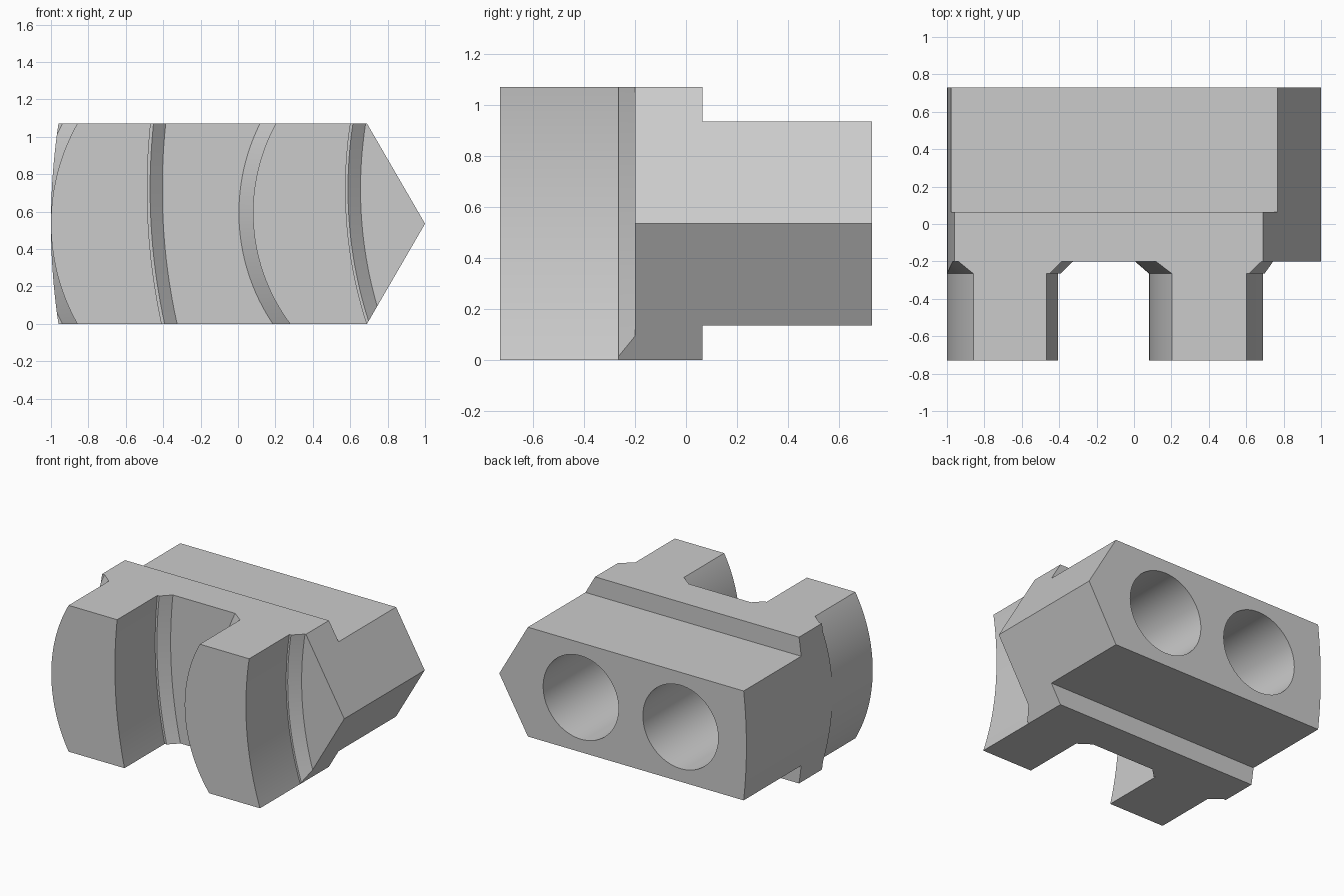
import bpy
import bmesh
import math

if "Cube" in bpy.data.objects:
    bpy.data.objects.remove(bpy.data.objects["Cube"])

H = 1.07          # block height
MID = H / 2       # height of the pointed edge
BACK = 0.73       # half depth
ROOT = -0.2       # groove floor
NECK = -0.265     # where the root chamfer starts
SEGS = 32

steel = bpy.data.materials.new("steel grey")
steel.use_nodes = True
grey = (0.6, 0.6, 0.6, 1)
steel.diffuse_color = grey
steel.node_tree.nodes["Principled BSDF"].inputs["Base Color"].default_value = grey


def arc(cx, cz, r, z0=-0.06, z1=H + 0.06):
    """Left-hand side of a circle, sampled upwards from z0 to z1."""
    zs = [z0 + (z1 - z0) * i / SEGS for i in range(SEGS + 1)]
    return [(cx - math.sqrt(r * r - (z - cz) ** 2), z) for z in zs]


def straight(x):
    return [(x, z) for _, z in arc(0, MID, 2)]


def loft(name, sections):
    """Closed solid through matching (y, xz outline) sections."""
    bm = bmesh.new()
    rings = [[bm.verts.new((x, y, z)) for x, z in pts] for y, pts in sections]
    n = len(rings[0])
    for a, b in zip(rings, rings[1:]):
        for i in range(n):
            j = (i + 1) % n
            bm.faces.new((a[i], a[j], b[j], b[i]))
    bm.faces.new(rings[0])
    bm.faces.new(rings[-1])
    bmesh.ops.remove_doubles(bm, verts=bm.verts, dist=1e-5)
    bmesh.ops.recalc_face_normals(bm, faces=bm.faces)
    mesh = bpy.data.meshes.new(name)
    bm.to_mesh(mesh)
    bm.free()
    obj = bpy.data.objects.new(name, mesh)
    bpy.context.collection.objects.link(obj)
    return obj


def rect(x0, x1, z0, z1):
    return [(x0, z0), (x1, z0), (x1, z1), (x0, z1)]


def groove(name, left, right):
    """Groove cutter: each wall gives its neck, step and root outlines."""
    outlines = [l + r[::-1] for l, r in zip(left, right)]
    return loft(name, [(-BACK - 0.1, outlines[0]), (NECK, outlines[0]),
                       (NECK, outlines[1]), (ROOT, outlines[2])])


# Block with a bowed left end and a pointed right end
end_arc = arc(2.6, MID, 3.6, 0, H)
jaw = loft("jaw_block", [(y, end_arc + [(0.69, H), (1, MID), (0.69, 0)])
                         for y in (-BACK, BACK)])

# Curved walls of the two teeth
outer_left = [arc(0.09, MID, r) for r in (1.09, 1.09, 1.16)]
outer_right = [arc(2.9, 0.72, r) for r in (3.385, 3.37, 3.305)]
inner_left = [arc(1.07, 0.594, r) for r in (0.99, 0.99, 1.065)]
inner_right = [arc(2.9, 0.72, r) for r in (2.325, 2.312, 2.245)]

cutters = [
    groove("end_groove", [straight(-1.3)] * 3, outer_left),
    groove("middle_groove", outer_right, inner_left),
    groove("tip_groove", inner_right, [straight(1.3)] * 3),
]

# Steps along the top and bottom of the rear half
for name, z0, z1 in (("top_step", 0.935, 1.3), ("bottom_step", -0.3, 0.135)):
    cutters.append(loft(name, [(y, rect(-1.3, 1.3, z0, z1)) for y in (0.065, 1)]))

# Two round bores in the back
for x in (0.34, -0.467):
    ring = [(x + 0.305 * math.cos(a), MID + 0.305 * math.sin(a))
            for a in (math.tau * i / 64 for i in range(64))]
    cutters.append(loft("bore", [(0.0, ring), (1, ring)]))

# Cut the block, then discard the cutters
for cutter in cutters:
    cutter.hide_render = True
    mod = jaw.modifiers.new(cutter.name, "BOOLEAN")
    mod.operation = "DIFFERENCE"
    mod.solver = "EXACT"
    mod.object = cutter
bpy.context.view_layer.update()
cut = bpy.data.meshes.new_from_object(
    jaw.evaluated_get(bpy.context.evaluated_depsgraph_get()))
jaw.modifiers.clear()
jaw.data = cut
for cutter in cutters:
    bpy.data.objects.remove(cutter)

jaw.data.materials.clear()
jaw.data.materials.append(steel)
bpy.ops.object.select_all(action="DESELECT")
jaw.select_set(True)
bpy.context.view_layer.objects.active = jaw
bpy.ops.object.shade_smooth_by_angle(angle=math.radians(25))
